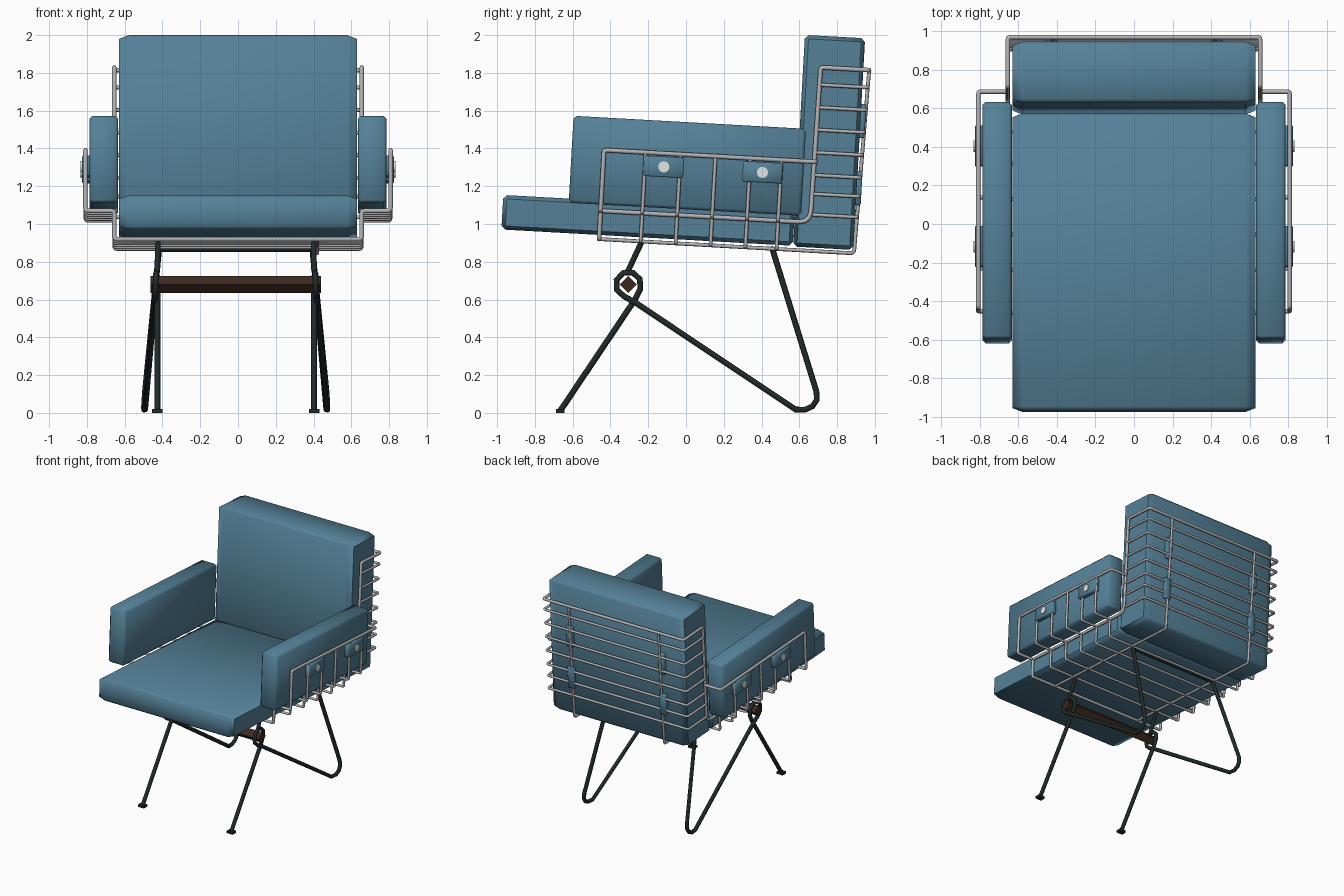
import bpy, bmesh, math
from mathutils import Vector, Matrix

if "Cube" in bpy.data.objects:
    bpy.data.objects.remove(bpy.data.objects["Cube"])

TILT = math.radians(3.2)
C, S = math.cos(TILT), math.sin(TILT)


def mat(name, rgb):
    m = bpy.data.materials.new(name)
    m.diffuse_color = (*rgb, 1)
    m.use_nodes = True
    m.node_tree.nodes["Principled BSDF"].inputs["Base Color"].default_value = m.diffuse_color
    return m


BLUE = mat("blue fabric", (0.09, 0.218, 0.312))
STEEL = mat("grey steel wire", (0.46, 0.46, 0.48))
BLACK = mat("black iron", (0.015, 0.022, 0.022))
WOOD = mat("dark wood", (0.048, 0.022, 0.014))
WHITE = mat("pale button", (0.75, 0.78, 0.79))


def P(x, u, w):
    """Point in the tilted seat frame (u = back along seat, w = up)."""
    return Vector((x, u * C + w * S, w * C - u * S))


def mirror(pts):
    return [Vector((-p[0], p[1], p[2])) for p in pts]


def rounded(pts, r):
    """Round the inner corners of a path."""
    pts = [Vector(p) for p in pts]
    out = [pts[0]]
    for a, b, c in zip(pts, pts[1:], pts[2:]):
        d = min(r, (a - b).length * 0.45, (c - b).length * 0.45)
        p, q = b + (a - b).normalized() * d, b + (c - b).normalized() * d
        out += [p * (1 - t) ** 2 + b * 2 * t * (1 - t) + q * t * t
                for t in (0, 0.33, 0.67, 1)]
    return out + [pts[-1]]


def smooth(ob, angle=50):
    bpy.ops.object.select_all(action='DESELECT')
    ob.select_set(True)
    bpy.context.view_layer.objects.active = ob
    bpy.ops.object.shade_smooth_by_angle(angle=math.radians(angle))


def wires(name, paths, radius, material):
    cu = bpy.data.curves.new(name, 'CURVE')
    cu.dimensions = '3D'
    cu.bevel_depth = radius
    cu.bevel_resolution = 2
    cu.use_fill_caps = True
    for path in paths:
        sp = cu.splines.new('POLY')
        sp.points.add(len(path) - 1)
        for pt, co in zip(sp.points, path):
            pt.co = (*co, 1)
    cu.materials.append(material)
    ob = bpy.data.objects.new(name, cu)
    bpy.context.collection.objects.link(ob)
    bpy.ops.object.select_all(action='DESELECT')
    ob.select_set(True)
    bpy.context.view_layer.objects.active = ob
    bpy.ops.object.convert(target='MESH')
    smooth(bpy.context.object, 60)


def box(name, x, u, w, material, bevel=0.02, stretch=1.0, tilt=True):
    """Chamfered box; stretch widens the chamfer along x."""
    bm = bmesh.new()
    bmesh.ops.create_cube(bm, size=1)
    bm.transform(Matrix.Diagonal(((x[1] - x[0]) / stretch, u[1] - u[0], w[1] - w[0], 1)))
    if bevel:
        bmesh.ops.bevel(bm, geom=bm.edges[:], offset=bevel, segments=1,
                        affect='EDGES', profile=0.5)
    bm.transform(Matrix.Diagonal((stretch, 1, 1, 1)))
    bm.transform(Matrix.Translation((sum(x) / 2, sum(u) / 2, sum(w) / 2)))
    if tilt:
        bm.transform(Matrix.Rotation(-TILT, 4, 'X'))
    me = bpy.data.meshes.new(name)
    bm.to_mesh(me)
    bm.free()
    me.materials.append(material)
    ob = bpy.data.objects.new(name, me)
    bpy.context.collection.objects.link(ob)
    smooth(ob)
    return ob


def cylinder(name, loc, r, depth, sides, material):
    bpy.ops.mesh.primitive_cylinder_add(vertices=sides, radius=r, depth=depth,
                                        location=loc, rotation=(0, math.pi / 2, 0))
    ob = bpy.context.object
    ob.name = name
    ob.data.materials.append(material)


# Cushions
box("seat_cushion", (-0.63, 0.63), (-1.03, 0.515), (0.915, 1.098), BLUE, 0.02, 2.6)
box("back_cushion", (-0.63, 0.63), (0.517, 0.836), (0.911, 2.033), BLUE, 0.02, 2.6)
for s, side in ((1, "right"), (-1, "left")):
    xs = sorted((s * 0.634, s * 0.787))
    box(side + "_arm_cushion", xs, (-0.682, 0.55), (1.076, 1.537), BLUE, 0.016)
    # Straps with buttons holding the arm cushion to the wire
    for i, u in enumerate((-0.19, 0.333)):
        box(f"{side}_arm_strap_{i}", sorted((s * 0.782, s * 0.826)),
            (u - 0.105, u + 0.105), (1.24, 1.348), BLUE, 0.006)
        cylinder(f"{side}_strap_button_{i}", P(s * 0.827, u, 1.294), 0.03, 0.012, 12, WHITE)

# Wire basket
XI, XO = 0.655, 0.808
BOT, MID, ARM, TOP = 0.893, 1.043, 1.365, 1.866


def back_u(w):
    return 0.841 + (w - BOT) * 0.0266


def full(half):
    return half + mirror(half)[::-1]


def cross(u):
    return [P(XO, u, ARM), P(XO, u, MID), P(XI, u, MID), P(XI, u, BOT)]


def hoop(w):
    return [P(XI, 0.61, w), P(XI, back_u(w), w)]


# Heavy frame: arm rails with front bar, and seat rails with the top of the back
arm_frame = [P(XI, 0.612, ARM), P(XO, 0.612, ARM)] + cross(-0.511)
side_bend = rounded([P(XI, -0.511, MID), P(XI, 0.60, MID), P(XI, 0.61, TOP)], 0.06)
back_frame = side_bend + [P(XI, back_u(TOP), TOP)]
wires("wire_frame", [rounded(full(arm_frame), 0.015), rounded(full(back_frame), 0.015)],
      0.012, STEEL)

# Thin wires across the seat, around the back and lengthwise
thin = [rounded(full(cross(u)), 0.015) for u in (-0.29, -0.105, 0.08, 0.265, 0.43)]
thin += [rounded(full(hoop(w)), 0.015)
         for w in (1.774, 1.654, 1.535, 1.415, 1.295, 1.195, 1.085)]
for x in (-0.42, 0.42):
    thin.append(rounded([P(x, -0.511, BOT), P(x, back_u(BOT), BOT),
                         P(x, back_u(TOP), TOP)], 0.02))
wires("basket_wires", thin, 0.010, STEEL)

# Straps holding the back cushion
for s in (-1, 1):
    for w in (1.595, 1.24):
        box("back_strap", sorted((s * 0.40, s * 0.46)), (0.825, 0.862),
            (w - 0.09, w + 0.09), BLUE, 0.006)

# Legs: one bent rod per side, looped around the wooden bar
DX, LY, LZ = -0.012, -0.305, 0.68
rods, stubs = [], []
for s in (-1, 1):
    def L(x, y, z):
        return Vector((s * x + DX, y, z))
    loop = [L(0.415 + 0.012 * i / 6, LY + 0.067 * math.cos(a), LZ + 0.067 * math.sin(a))
            for i, a in enumerate(math.radians(d) for d in range(-20, 251, 45))]
    rods.append([L(0.415, -0.665, 0.012), L(0.415, -0.27, 0.60)] + loop
                + [L(0.43, -0.27, 0.585), L(0.48, 0.58, 0.018), L(0.485, 0.63, 0.017),
                   L(0.485, 0.67, 0.035), L(0.483, 0.693, 0.07), L(0.48, 0.69, 0.115),
                   L(0.405, 0.455, 0.875)])
    stubs.append([L(0.415, -0.31, 0.745), L(0.412, -0.235, 0.905)])
    fx = s * 0.415 + DX
    box("foot", (fx - 0.028, fx + 0.028), (-0.687, -0.643), (0, 0.02), BLACK, 0, 1, False)
wires("leg_rods", rods, 0.0158, BLACK)
wires("front_leg_stubs", stubs, 0.015, BLACK)
wires("rear_leg_crossbar", [[Vector((x, 0.455, 0.868)) for x in (-0.417, 0.393)]],
      0.015, BLACK)

# Four-sided wooden bar through the leg loops
cylinder("wooden_bar", (DX, LY, LZ), 0.045, 0.905, 4, WOOD)
